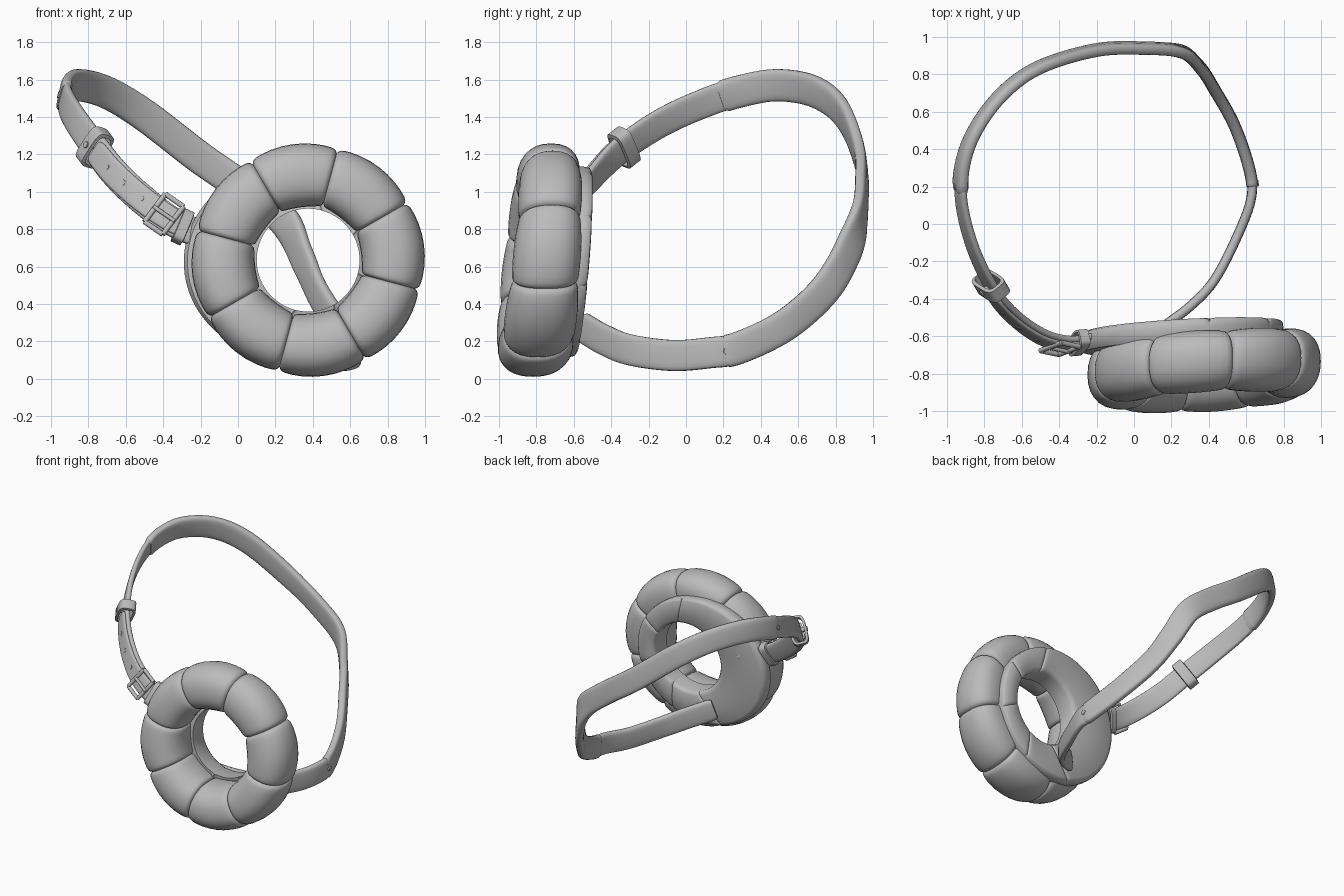
import bpy, bmesh
from math import sin, cos, pi, radians, exp
from mathutils import Vector

if "Cube" in bpy.data.objects:
    bpy.data.objects.remove(bpy.data.objects["Cube"])

grey = bpy.data.materials.new("plain grey")
grey.use_nodes = True
grey.diffuse_color = (0.5, 0.5, 0.5, 1)
grey.node_tree.nodes["Principled BSDF"].inputs["Base Color"].default_value = (0.5, 0.5, 0.5, 1)


def loft(name, rings, closed=False, angle=40):
    """Skin a list of closed rings; join the ends or cap them."""
    bm = bmesh.new()
    rows = [[bm.verts.new(p) for p in ring] for ring in rings]
    n = len(rows[0])
    pairs = list(zip(rows, rows[1:]))
    if closed:
        pairs.append((rows[-1], rows[0]))
    else:
        bm.faces.new(rows[0])
        bm.faces.new(rows[-1])
    for a, b in pairs:
        for i in range(n):
            j = (i + 1) % n
            bm.faces.new((a[i], a[j], b[j], b[i]))
    bmesh.ops.recalc_face_normals(bm, faces=bm.faces)
    mesh = bpy.data.meshes.new(name)
    bm.to_mesh(mesh)
    bm.free()
    mesh.materials.append(grey)
    obj = bpy.data.objects.new(name, mesh)
    bpy.context.collection.objects.link(obj)
    bpy.ops.object.select_all(action='DESELECT')
    obj.select_set(True)
    bpy.context.view_layer.objects.active = obj
    bpy.ops.object.shade_smooth_by_angle(angle=radians(angle))
    return obj


def oval(count, power):
    """Unit rounded-square outline as (u, v) pairs."""
    def bulge(s):
        return abs(s) ** (2 / power) * (1 if s > 0 else -1)
    return [(bulge(cos(2 * pi * k / count)), bulge(sin(2 * pi * k / count))) for k in range(count)]


# Padded ring of eight cushions, leaning slightly back
CX, CY, CZ = 0.375, -0.77, 0.635
SEAM = radians(30)
STEP = pi / 4


def lean(x, z):
    return 0.055 * (x - CX) + 0.08 * (z - CZ)


def seam_angles():
    """Angles packed tightly around each seam, with the distance to it."""
    offsets = [0, 0.012, 0.03, 0.06, 0.12, 0.2, 0.3]
    for s in range(8):
        base = SEAM + s * STEP
        for d in offsets:
            yield base + d, d
        yield base + STEP / 2, STEP / 2
        for d in reversed(offsets[1:]):
            yield base + STEP - d, d


rings = []
for a, d in seam_angles():
    dip = 0.022 * exp(-d / 0.018) + 0.012 * (1 - d / (STEP / 2)) ** 2
    half_r = 0.17 - dip
    half_y = 0.183 - 0.017 * sin(a) - dip
    ring = []
    for u, v in oval(28, 2.3):
        r = 0.455 + half_r * u
        x, z = CX + r * cos(a), CZ + r * sin(a)
        ring.append((x, CY + lean(x, z) + half_y * v, z))
    rings.append(ring)
loft("padded_ring", rings, closed=True, angle=60)

# Backing plate with an off-centre hole, wider on the buckle side
rings = []
for a, d in seam_angles():
    groove = 0.012 * exp(-d / 0.02) if cos(a) > -0.4 else 0
    inner = Vector((CX + 0.275 * cos(a), 0, CZ + 0.275 * sin(a)))
    outer = Vector((0.255 + 0.545 * cos(a), 0, 0.625 + 0.51 * sin(a)))
    ring = []
    for t, y in ((0, -0.7), (0, -0.57), (0.04, -0.55), (0.12, -0.54), (0.5, -0.535),
                 (0.9, -0.54), (0.97, -0.55), (1, -0.58), (1, -0.62), (0.95, -0.65)):
        p = inner.lerp(outer, t)
        p.y = y + lean(p.x, p.z) - groove
        ring.append(p)
    rings.append(ring)
loft("backing_plate", rings, closed=True, angle=50)

# Strap centre line, from the buckle around the loop to the backing
path = [Vector(p) for p in (
    (-0.08, -0.59, 0.7), (-0.2, -0.62, 0.77), (-0.35, -0.635, 0.84), (-0.5, -0.59, 0.95),
    (-0.65, -0.48, 1.09), (-0.76, -0.34, 1.23), (-0.86, -0.13, 1.37), (-0.92, 0.1, 1.475),
    (-0.92, 0.3, 1.54), (-0.85, 0.5, 1.57), (-0.7, 0.7, 1.53), (-0.5, 0.84, 1.41),
    (-0.2, 0.93, 1.18), (0.06, 0.94, 1), (0.25, 0.92, 0.84), (0.35, 0.84, 0.63),
    (0.43, 0.72, 0.45), (0.54, 0.52, 0.28), (0.62, 0.28, 0.165), (0.625, 0.13, 0.14),
    (0.55, -0.07, 0.125), (0.43, -0.3, 0.155), (0.3, -0.44, 0.21), (0.14, -0.56, 0.28))]


def point(t):
    """Smooth curve through the path points."""
    i = max(0, min(int(t), len(path) - 2))
    f = t - i
    b, c = path[i], path[i + 1]
    a = path[i - 1] if i else 2 * b - c
    d = path[i + 2] if i + 2 < len(path) else 2 * c - b
    return b + 0.5 * f * (c - a + f * (2 * a - 5 * b + 4 * c - d + f * (3 * (b - c) + d - a)))


def frame(t):
    """Position, direction, outward normal and width direction on the strap."""
    along = (point(t + 0.15) - point(t - 0.15)).normalized()
    out = Vector((0, 0, 1)).cross(along).normalized()
    wide = along.cross(out)
    tilt = 0.4 * max(0, 1 - t / 18)
    return (point(t), along, out * cos(tilt) + wide * sin(tilt), wide * cos(tilt) - out * sin(tilt))


def strap(name, start, end, half_w, half_n, offset=0):
    rings = []
    steps = int((end - start) * 8)
    for k in range(steps + 1):
        p, _, out, wide = frame(start + (end - start) * k / steps)
        # Rounded ends keep the joints soft
        edge = 0.85 if k in (0, steps) else 1
        rings.append([p + out * (offset + half_n * edge * u) + wide * (half_w * edge * v)
                      for u, v in oval(20, 3.5)])
    loft(name, rings, angle=50)


strap("front_strap", 0, 7.6, 0.08, 0.022)
strap("back_strap", 7.4, 18.5, 0.087, 0.032)
strap("lower_strap", 18.3, 23, 0.083, 0.026)
strap("strap_overlap", 1.6, 4.9, 0.068, 0.014, 0.025)


def sleeve(name, t, half_w, half_n, length, wall):
    """Band wrapped around the strap."""
    p, along, out, wide = frame(t)
    rings = []
    for grow, s in ((0, -1), (wall, -0.9), (wall, 0.9), (0, 1)):
        rings.append([p + along * (s * length / 2) + out * ((half_n + grow) * u)
                      + wide * ((half_w + grow) * v) for u, v in oval(24, 4)])
    loft(name, rings, closed=True, angle=35)


sleeve("strap_keeper", 5.05, 0.09, 0.045, 0.085, 0.018)
sleeve("buckle_keeper", 1.65, 0.083, 0.04, 0.06, 0.012)


def rod(name, start, end, radius):
    axis = (end - start).normalized()
    side = axis.orthogonal().normalized()
    other = axis.cross(side)
    loft(name, [[q + radius * (side * u + other * v) for u, v in oval(12, 2)]
                for q in (start, end)], angle=35)


# Buckle frame and prong
p, along, out, wide = frame(2.3)
base = p + out * 0.04
corners = [base + along * (0.06 * s) + wide * (0.095 * w)
           for s, w in ((-1, -1), (1, -1), (1, 1), (-1, 1))]
for k in range(4):
    rod("buckle_bar", corners[k], corners[(k + 1) % 4], 0.014)
rod("buckle_prong", base - along * 0.07 + out * 0.008, base + along * 0.07 + out * 0.008, 0.011)

# Eyelets along the strap and small studs at the fastenings
for t in (3.05, 3.65, 4.25):
    p, along, out, wide = frame(t)
    rod("strap_eyelet", p + out * 0.03, p + out * 0.042, 0.017)
for t in (5.05, 7.5, 18.4):
    p, along, out, wide = frame(t)
    rod("strap_stud", p - out * 0.03, p + out * (0.07 if t < 6 else 0.036), 0.018)
